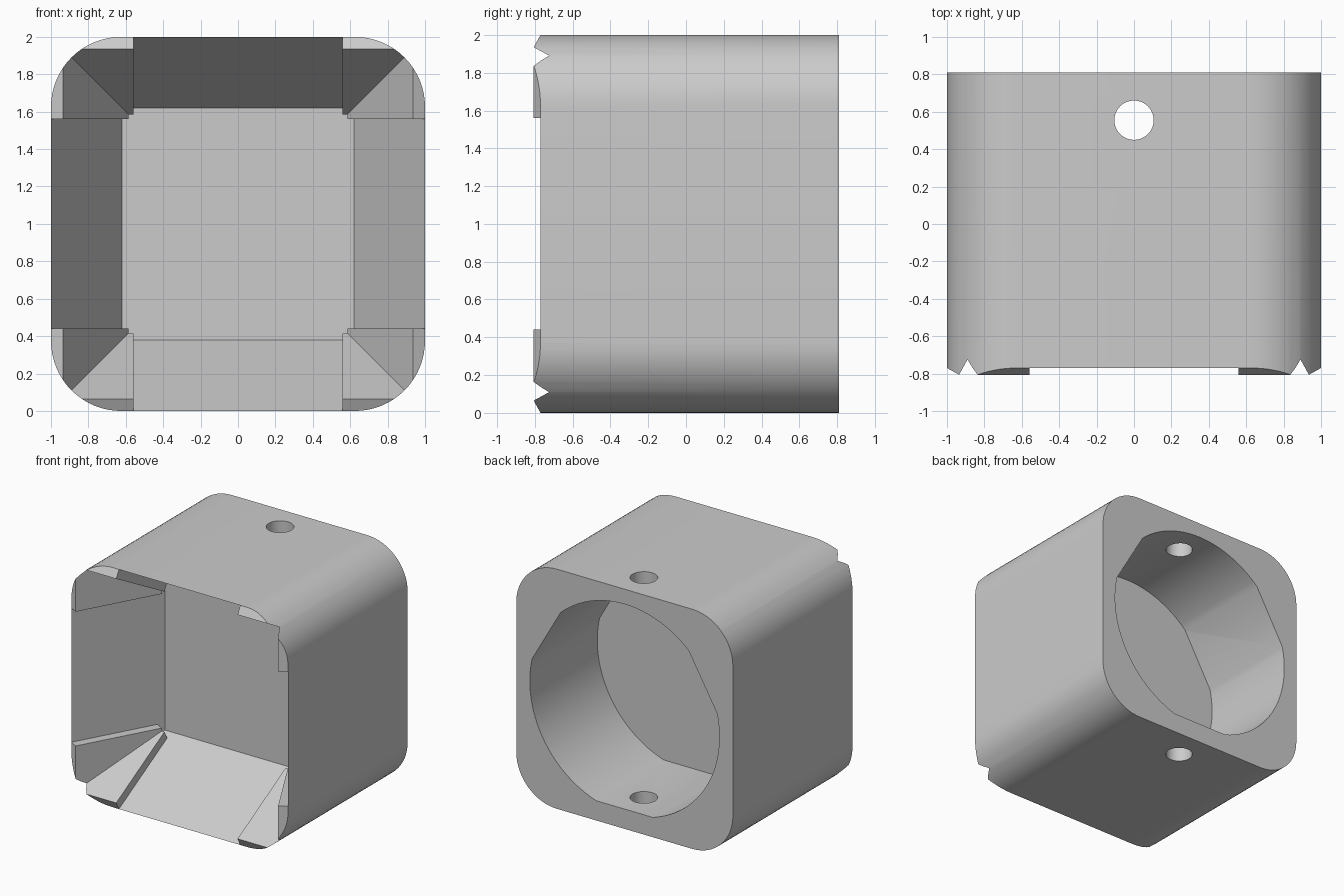
import bpy, bmesh, math

if "Cube" in bpy.data.objects:
    bpy.data.objects.remove(bpy.data.objects["Cube"], do_unlink=True)

MID = 1.0          # height of the central axis
BACK = 0.81        # rear face
LIP, THROAT = (1.0, -0.77), (0.62, -0.08)   # funnel (half width, y)
GUIDE = 0.56       # corner guides start here

grey = bpy.data.materials.new("plain grey")
grey.use_nodes = True
colour = (0.6, 0.6, 0.6, 1)
grey.diffuse_color = colour
grey.node_tree.nodes["Principled BSDF"].inputs["Base Color"].default_value = colour


def loft(name, sections, ring=False):
    """Skin (y, outline) sections; ring joins the last section to the first."""
    bm = bmesh.new()
    rows = [[bm.verts.new((x, y, z + MID)) for x, z in pts] for y, pts in sections]
    n = len(rows[0])
    pairs = list(zip(rows, rows[1:]))
    if ring:
        pairs.append((rows[-1], rows[0]))
    else:
        bm.faces.new(rows[0])
        bm.faces.new(rows[-1])
    for a, b in pairs:
        for i in range(n):
            j = (i + 1) % n
            bm.faces.new((a[i], a[j], b[j], b[i]))
    bmesh.ops.recalc_face_normals(bm, faces=bm.faces)
    mesh = bpy.data.meshes.new(name)
    bm.to_mesh(mesh)
    bm.free()
    mesh.materials.append(grey)
    ob = bpy.data.objects.new(name, mesh)
    bpy.context.collection.objects.link(ob)
    return ob


def square(h, v=None):
    v = h if v is None else v
    return [(-h, -v), (h, -v), (h, v), (-h, v)]


def prism(name, pts, y0, y1):
    return loft(name, [(y0, pts), (y1, pts)])


def combine(ob, tool, operation):
    mod = ob.modifiers.new(operation, "BOOLEAN")
    mod.operation, mod.solver, mod.object = operation, "EXACT", tool
    bpy.context.view_layer.objects.active = ob
    bpy.ops.object.modifier_apply(modifier=mod.name)
    bpy.data.objects.remove(tool, do_unlink=True)


def rounded_square(half, radius, steps=16):
    pts = []
    for k, (sx, sz) in enumerate(((1, 1), (-1, 1), (-1, -1), (1, -1))):
        for i in range(steps + 1):
            a = math.radians(90) * (k + i / steps)
            pts.append((sx * (half - radius) + radius * math.cos(a),
                        sz * (half - radius) + radius * math.sin(a)))
    return pts


def three_flat_circle(radius, flat, steps=24):
    """Circle with three flats, facing 30, 150 and 270 degrees."""
    half = math.acos(flat / radius)
    sweep = math.radians(120) - 2 * half
    pts = []
    for k in range(3):
        start = math.radians(30 + 120 * k) + half
        for i in range(steps + 1):
            a = start + sweep * i / steps
            pts.append((radius * math.cos(a), radius * math.sin(a)))
    return pts


# Solid block with a square funnel opened into the front
housing = prism("housing", square(1.2), -0.9, 0.9)
slope = (LIP[0] - THROAT[0]) / (LIP[1] - THROAT[1])
mouth_y = -1.0
mouth = LIP[0] + slope * (mouth_y - LIP[1])
combine(housing, loft("funnel", [(mouth_y, square(mouth)), (THROAT[1], square(THROAT[0]))]),
        "DIFFERENCE")

# Mitred frame lining the funnel, kept only at the four corners
profile = [(1.05, -0.742), (0.935, -0.806), (0.585, -0.17), (0.70, -0.107)]
guides = loft("corner_guides", [(y, square(h)) for h, y in profile], ring=True)
for w, h in ((GUIDE, 1.5), (1.5, GUIDE)):
    combine(guides, prism("gap", square(w, h), -1.5, 0.5), "DIFFERENCE")
combine(housing, guides, "UNION")

# Trim to the rounded outside shape
combine(housing, prism("outline", rounded_square(1.0, 0.375), -1.2, BACK), "INTERSECT")

# Rear bore with three flats
combine(housing, prism("bore", three_flat_circle(0.875, 0.835), THROAT[1], 1.2), "DIFFERENCE")

# Screw hole through top and bottom
bpy.ops.mesh.primitive_cylinder_add(vertices=48, radius=0.105, depth=3, location=(0, 0.555, MID))
combine(housing, bpy.context.object, "DIFFERENCE")

# One material, smooth curves with sharp edges
housing.data.materials.clear()
housing.data.materials.append(grey)
for face in housing.data.polygons:
    face.material_index = 0
bpy.ops.object.select_all(action="DESELECT")
housing.select_set(True)
bpy.context.view_layer.objects.active = housing
bpy.ops.object.shade_smooth_by_angle(angle=math.radians(20))
